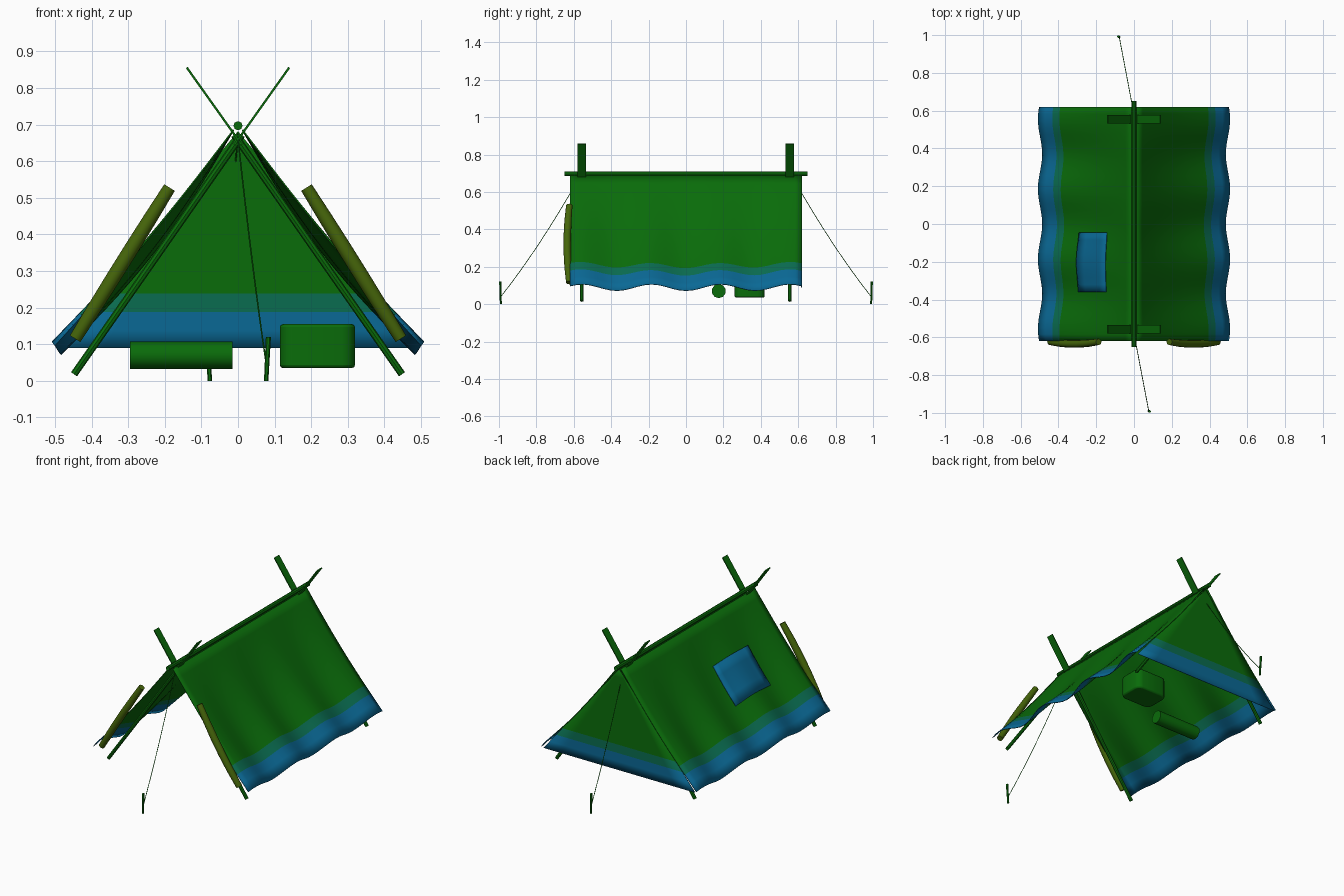
import bpy, bmesh
from math import cos, sin, pi
from mathutils import Vector

if "Cube" in bpy.data.objects:
    bpy.data.objects.remove(bpy.data.objects["Cube"])


def material(name, rgb):
    m = bpy.data.materials.new(name)
    m.diffuse_color = (*rgb, 1)
    m.use_nodes = True
    m.node_tree.nodes["Principled BSDF"].inputs["Base Color"].default_value = m.diffuse_color
    return m


GREEN = material("green", (0.003, 0.15, 0.003))
TEAL = material("teal", (0.003, 0.15, 0.08))
BLUE = material("blue", (0.003, 0.14, 0.3))
OLIVE = material("olive", (0.06, 0.13, 0.003))


def finish(name, bm, mats, smooth=None):
    bmesh.ops.recalc_face_normals(bm, faces=bm.faces)
    me = bpy.data.meshes.new(name)
    bm.to_mesh(me)
    bm.free()
    ob = bpy.data.objects.new(name, me)
    bpy.context.collection.objects.link(ob)
    for m in mats:
        me.materials.append(m)
    if smooth:
        bpy.ops.object.select_all(action='DESELECT')
        ob.select_set(True)
        bpy.context.view_layer.objects.active = ob
        bpy.ops.object.shade_smooth_by_angle(angle=smooth)
    return ob


def tube(name, points, radii, sides, mat):
    """Capped tube through points, one radius per point."""
    bm = bmesh.new()
    pts = [Vector(p) for p in points]
    axis = (pts[-1] - pts[0]).normalized()
    ref = Vector((0, 1, 0)) if abs(axis.y) < 0.9 else Vector((0, 0, 1))
    a = axis.cross(ref).normalized()
    b = axis.cross(a)
    rings = []
    for p, r in zip(pts, radii):
        angles = [2 * pi * i / sides for i in range(sides)]
        rings.append([bm.verts.new(p + r * (a * cos(t) + b * sin(t))) for t in angles])
    for r0, r1 in zip(rings, rings[1:]):
        for i in range(sides):
            j = (i + 1) % sides
            bm.faces.new((r0[i], r0[j], r1[j], r1[i]))
    bm.faces.new(rings[0])
    bm.faces.new(rings[-1])
    return finish(name, bm, [mat], 0.7)


def sheet(name, func, nu, nv, mats, pick, thick):
    """Grid surface from func(u, v) with a thin thickness."""
    bm = bmesh.new()
    g = [[bm.verts.new(func(i / nu, j / nv)) for j in range(nv + 1)] for i in range(nu + 1)]
    for i in range(nu):
        for j in range(nv):
            f = bm.faces.new((g[i][j], g[i + 1][j], g[i + 1][j + 1], g[i][j + 1]))
            f.material_index = pick((i + 0.5) / nu)
    ob = finish(name, bm, mats, 0.6)
    mod = ob.modifiers.new("thickness", 'SOLIDIFY')
    mod.thickness = thick
    mod.offset = 0
    return ob


def canvas_point(s, u, y, lift=0.0):
    """Point on the sloping canvas: u runs from ridge to hem, with sag and folds."""
    wave = -0.019 * u * cos(2 * pi * y / 0.37 + 0.4 * (1 - u))
    d = lift - (0.012 + 0.02 * cos(pi * y / 1.24)) * sin(pi * u)
    return Vector((s * (0.012 + 0.484 * u + 0.77 * d + 0.6 * wave), y,
                   0.686 - 0.597 * u + 0.63 * d + 0.9 * wave))


def hem_colour(u):
    return 2 if u > 0.87 else 1 if u > 0.78 else 0


for s, side in ((-1, "left"), (1, "right")):
    # sloping canvas walls
    sheet(f"canvas_{side}", lambda u, v: canvas_point(s, u, -0.62 + 1.24 * v),
          14, 34, [GREEN, TEAL, BLUE], hem_colour, 0.004)
    # rolled-back door flaps
    tube(f"rolled_flap_{side}",
         [(s * (0.445 - 0.258 * t), -0.624 - 0.045 * t * (1 - t), 0.115 + 0.413 * t)
          for t in (0, 0.2, 0.4, 0.6, 0.8, 1)],
         [0.017, 0.019, 0.02, 0.02, 0.019, 0.017], 12, OLIVE)
    # crossed poles with flat upper ends
    for y, end in ((-0.557, "front"), (0.555, "back")):
        tube(f"pole_{end}_{side}", [(s * 0.448, y, 0.018), (s * -0.01, y, 0.672)],
             [0.01, 0.01], 8, GREEN)
        bm = bmesh.new()
        bmesh.ops.create_cube(bm, size=1)
        plank = finish(f"pole_tip_{end}_{side}", bm, [GREEN])
        lo, hi = Vector((s * 0.01, y, 0.645)), Vector((s * -0.14, y, 0.856))
        plank.location = (lo + hi) / 2
        plank.scale = (0.006, 0.044, (hi - lo).length)
        plank.rotation_euler = (0, -s * Vector((0, 1)).angle(Vector((0.15, 0.211))), 0)

# back wall
sheet("back_wall", lambda u, v: Vector(((2 * v - 1) * 0.49 * u, 0.617, 0.682 - 0.592 * u)),
      12, 8, [GREEN, TEAL, BLUE], lambda u: 2 if u > 0.87 else 1 if u > 0.75 else 0, 0.004)

# ridge pole
tube("ridge_pole", [(0, -0.65, 0.697), (0, 0.65, 0.697)], [0.0125, 0.0125], 8, GREEN)

# repair patch on the left slope
sheet("patch", lambda u, v: canvas_point(-1, 0.31 + 0.315 * u, -0.36 + 0.315 * v, 0.006),
      4, 8, [BLUE], lambda u: 0, 0.004)

# guy ropes and pegs
for s, end in ((-1, "front"), (1, "back")):
    tube(f"guy_rope_{end}",
         [(-s * 0.078 * t, s * (0.58 + 0.41 * t), 0.66 - 0.62 * t - 0.1 * t * (1 - t))
          for t in [i / 8 for i in range(9)]], [0.002] * 9, 6, GREEN)
    tube(f"peg_{end}", [(-s * 0.077, s * 0.99, 0.0), (-s * 0.083, s * 0.993, 0.12)],
         [0.006, 0.007], 6, GREEN)

# bedroll inside
tube("bedroll", [(-0.295, 0.175, 0.07), (-0.015, 0.175, 0.07)], [0.038, 0.038], 10, GREEN)

# soft pack inside
bm = bmesh.new()
bmesh.ops.create_cube(bm, size=1)
bmesh.ops.scale(bm, vec=(0.205, 0.16, 0.12), verts=bm.verts)
upright = [e for e in bm.edges if abs(e.verts[0].co.z - e.verts[1].co.z) > 0.05]
bmesh.ops.bevel(bm, geom=upright, offset=0.035, segments=3, profile=0.5, affect='EDGES')
pack = finish("pack", bm, [GREEN], 0.7)
pack.location = (0.217, 0.34, 0.095)
bev = pack.modifiers.new("soft_edges", 'BEVEL')
bev.width = 0.008
bev.segments = 2
